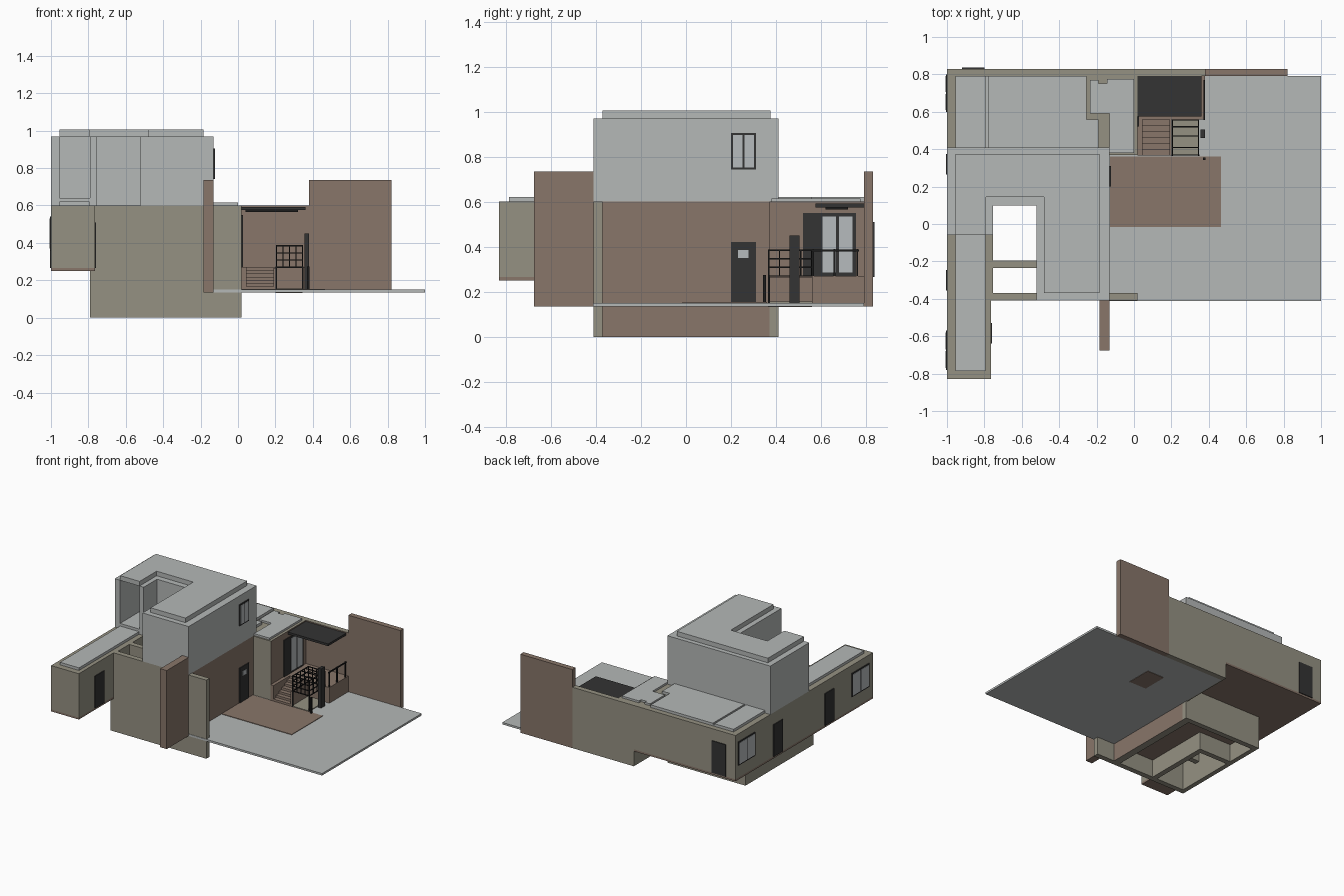
import bpy
import bmesh

cube = bpy.data.objects.get("Cube")
if cube:
    bpy.data.objects.remove(cube, do_unlink=True)


def material(name, rgb):
    m = bpy.data.materials.new(name)
    m.use_nodes = True
    m.diffuse_color = (*rgb, 1)
    m.node_tree.nodes["Principled BSDF"].inputs["Base Color"].default_value = (*rgb, 1)
    return m


GREY = material("light grey render", (0.46, 0.48, 0.475))
OLIVE = material("olive plaster", (0.30, 0.285, 0.225))
BROWN = material("brown plaster", (0.246, 0.18, 0.143))
DARK = material("dark metal", (0.033, 0.033, 0.033))
BLACK = material("black rail", (0.012, 0.012, 0.012))
GLASS = material("pale glass", (0.47, 0.50, 0.51))


def prism(name, pts, z0, z1, mat, accent=None, facing=(1, 0, 0)):
    """Extrude a plan outline; faces turned to `facing` take the accent colour."""
    bm = bmesh.new()
    base = bm.faces.new([bm.verts.new((x, y, z0)) for x, y in pts])
    top = bmesh.ops.extrude_face_region(bm, geom=[base])["geom"]
    bmesh.ops.translate(bm, vec=(0, 0, z1 - z0),
                        verts=[v for v in top if isinstance(v, bmesh.types.BMVert)])
    bmesh.ops.recalc_face_normals(bm, faces=bm.faces)
    mesh = bpy.data.meshes.new(name)
    mesh.materials.append(mat)
    if accent:
        mesh.materials.append(accent)
        for f in bm.faces:
            f.material_index = int(sum(a * b for a, b in zip(f.normal, facing)) > 0.9)
    bm.to_mesh(mesh)
    bm.free()
    ob = bpy.data.objects.new(name, mesh)
    bpy.context.collection.objects.link(ob)
    return ob


def box(name, x0, x1, y0, y1, z0, z1, mat, accent=None, facing=(1, 0, 0)):
    return prism(name, [(x0, y0), (x1, y0), (x1, y1), (x0, y1)], z0, z1, mat, accent, facing)


def side_plate(name, x, y0, y1, z0, z1, mat, out=1, t=0.006):
    """Thin plate on a wall facing +x or -x."""
    xa, xb = sorted((x - out * 0.002, x + out * t))
    box(name, xa, xb, y0, y1, z0, z1, mat)


def side_window(name, x, y0, y1, z0, z1, out=1, panes=2, b=0.009):
    side_plate(name + "_frame", x, y0, y1, z0, z1, DARK, out)
    w = (y1 - y0 - b) / panes
    for i in range(panes):
        side_plate(f"{name}_pane_{i}", x, y0 + b + i * w, y0 + (i + 1) * w,
                   z0 + b, z1 - b, GLASS, out, 0.008)


# Ground and patio
box("ground_slab", -0.13, 1, -0.413, 0.79, 0.135, 0.15, GREY)
box("patio", -0.128, 0.465, -0.015, 0.36, 0.149, 0.154, BROWN)
box("pit_underside", 0.2, 0.345, 0.365, 0.56, 0.132, 0.136, BROWN)

# Lower walls around the courtyard
box("front_wall", -0.79, 0.02, -0.41, -0.37, 0, 0.6, OLIVE)
box("side_wall", -0.185, -0.13, -0.37, 0.37, 0, 0.6, OLIVE, BROWN)
box("rear_basement_wall", -0.79, -0.13, 0.37, 0.41, 0, 0.6, OLIVE)
box("left_basement_wall", -0.79, -0.755, -0.37, 0.37, 0, 0.6, OLIVE)
box("courtyard_right_wall", -0.52, -0.48, -0.37, 0.1, 0, 0.6, OLIVE)
box("courtyard_rear_wall", -0.755, -0.48, 0.1, 0.14, 0, 0.6, OLIVE)
box("courtyard_cross_wall", -0.755, -0.52, -0.235, -0.195, 0.15, 0.6, OLIVE)
box("right_room_floor", -0.48, -0.185, -0.37, 0.14, 0.135, 0.15, BROWN)
box("rear_room_floor", -0.755, -0.185, 0.14, 0.37, 0.135, 0.15, BROWN)

# Left wing and rear block with their floor plates
box("left_wing", -1, -0.765, -0.83, 0.41, 0.265, 0.6, OLIVE)
box("left_wing_floor", -1, -0.765, -0.83, 0.41, 0.25, 0.265, BROWN)
box("rear_block", -1, -0.14, 0.41, 0.83, 0.265, 0.6, OLIVE)
box("rear_block_floor", -1, -0.14, 0.41, 0.83, 0.25, 0.265, BROWN)
box("entry_block", -0.14, 0.02, 0.37, 0.83, 0.135, 0.6, OLIVE, BROWN)
box("terrace_rear_wall", 0.02, 0.38, 0.79, 0.83, 0.135, 0.6, OLIVE, BROWN, (0, -1, 0))

# Free standing brown walls
box("front_fin_wall", -0.185, -0.13, -0.675, -0.41, 0.135, 0.735, BROWN)
box("rear_tall_wall", 0.38, 0.82, 0.79, 0.83, 0.135, 0.735, BROWN)

# Low roof panels
box("left_wing_roof", -0.955, -0.795, -0.785, -0.06, 0.599, 0.62, GREY)
box("rear_roof_left", -0.955, -0.795, 0.41, 0.79, 0.599, 0.62, GREY)
prism("rear_roof_middle", [(-0.78, 0.41), (-0.19, 0.41), (-0.19, 0.56), (-0.255, 0.56),
                           (-0.255, 0.79), (-0.78, 0.79)], 0.599, 0.62, GREY)
box("rear_roof_joint", -0.795, -0.78, 0.41, 0.79, 0.599, 0.61, GREY)
prism("rear_roof_right", [(-0.13, 0.38), (0, 0.38), (0, 0.775), (-0.145, 0.775),
                          (-0.145, 0.75), (-0.19, 0.75), (-0.19, 0.77), (-0.235, 0.77),
                          (-0.235, 0.59), (-0.13, 0.59)], 0.599, 0.615, GREY)

# Upper storey: walls around the courtyard, open loggia on the left leg
prism("upper_storey", [(-1, -0.06), (-0.955, -0.06), (-0.955, 0.37), (-0.79, 0.37),
                       (-0.79, -0.06), (-0.755, -0.06), (-0.755, 0.1), (-0.52, 0.1),
                       (-0.52, -0.41), (-0.13, -0.41), (-0.13, 0.41), (-1, 0.41)],
      0.6, 0.97, GREY)
box("loggia_floor", -0.955, -0.79, -0.06, 0.37, 0.6, 0.64, GREY)
prism("upper_roof", [(-0.955, -0.06), (-0.79, -0.06), (-0.79, 0.145), (-0.48, 0.145),
                     (-0.48, -0.37), (-0.185, -0.37), (-0.185, 0.375), (-0.955, 0.375)],
      0.969, 1.005, GREY)

# Windows and doors
side_window("upper_window", -0.13, 0.2, 0.31, 0.742, 0.905)
side_plate("side_door", -0.13, 0.2, 0.31, 0.15, 0.42, DARK)
side_plate("side_door_pane", -0.13, 0.232, 0.277, 0.35, 0.385, GLASS, 1, 0.008)
side_plate("terrace_panel", 0.02, 0.52, 0.6, 0.27, 0.55, DARK)
side_window("terrace_door", 0.02, 0.59, 0.755, 0.27, 0.55, 1, 2, 0.015)
side_plate("wing_door", -0.765, -0.64, -0.53, 0.265, 0.51, DARK)
side_window("wing_window", -1, -0.78, -0.57, 0.36, 0.54, -1)
side_window("rear_side_window", -1, 0.6, 0.8, 0.36, 0.54, -1)
for i, y in enumerate((-0.3, 0.32)):
    side_plate(f"left_door_{i}", -1, y - 0.055, y + 0.055, 0.265, 0.51, DARK, -1)
box("rear_door", -0.92, -0.8, 0.828, 0.836, 0.265, 0.51, DARK)

# Terrace, canopy and steps
box("terrace", 0.02, 0.38, 0.56, 0.79, 0.149, 0.27, BROWN)
box("canopy", 0.02, 0.36, 0.575, 0.79, 0.575, 0.592, DARK)
box("canopy_bracket", 0.04, 0.32, 0.62, 0.72, 0.566, 0.576, BLACK)
steps = 6
for i in range(steps):
    y = 0.365 + i * 0.195 / steps
    box(f"step_{i}", 0.045, 0.19, y, 0.561, 0.15, 0.15 + 0.12 * (i + 1) / (steps + 1), BROWN)
box("stair_side_wall", 0.02, 0.045, 0.365, 0.56, 0.15, 0.27, BROWN)
box("stair_pit_kerb", 0.19, 0.2, 0.365, 0.56, 0.15, 0.265, BROWN)
box("planting_bed", 0.2, 0.345, 0.365, 0.56, 0.149, 0.156, OLIVE)

# Railing cage over the bed
R = 0.003
X0, X1, Y0, Y1, Z0, Z1 = 0.205, 0.345, 0.368, 0.557, 0.27, 0.385


def bar(name, a, b, r=R):
    lo = [min(p, q) - r for p, q in zip(a, b)]
    hi = [max(p, q) + r for p, q in zip(a, b)]
    box(name, lo[0], hi[0], lo[1], hi[1], lo[2], hi[2], BLACK)


for k in range(4):
    z = Z0 + (Z1 - Z0) * k / 3
    for y in (Y0, Y1):
        bar("cage_bar_across", (X0, y, z), (X1, y, z))
    for x in (X0, X1):
        bar("cage_bar_along", (x, Y0, z), (x, Y1, z))
for k in range(5):
    x, y = X0 + (X1 - X0) * k / 4, Y0 + (Y1 - Y0) * k / 4
    for e in (Y0, Y1):
        bar("cage_upright", (x, e, Z0), (x, e, Z1))
    for e in (X0, X1):
        bar("cage_upright", (e, y, Z0), (e, y, Z1))
for y in (0.41, 0.47, 0.52):
    bar("cage_top_bar", (X0, y, Z1), (X1, y, Z1))
for x in (X0, X1):
    bar("cage_leg", (x, Y0, 0.15), (x, Y0, Z0), 0.004)

# Gate post, terrace rail and slim bollard
box("gate_post", 0.355, 0.38, 0.46, 0.505, 0.15, 0.45, DARK)
box("bollard", 0.37, 0.382, 0.343, 0.355, 0.15, 0.275, BLACK)
bar("terrace_rail", (0.375, 0.56, 0.383), (0.375, 0.765, 0.383), 0.004)
for y in (0.565, 0.66, 0.76):
    bar("terrace_rail_post", (0.375, y, 0.27), (0.375, y, 0.385), 0.004)
